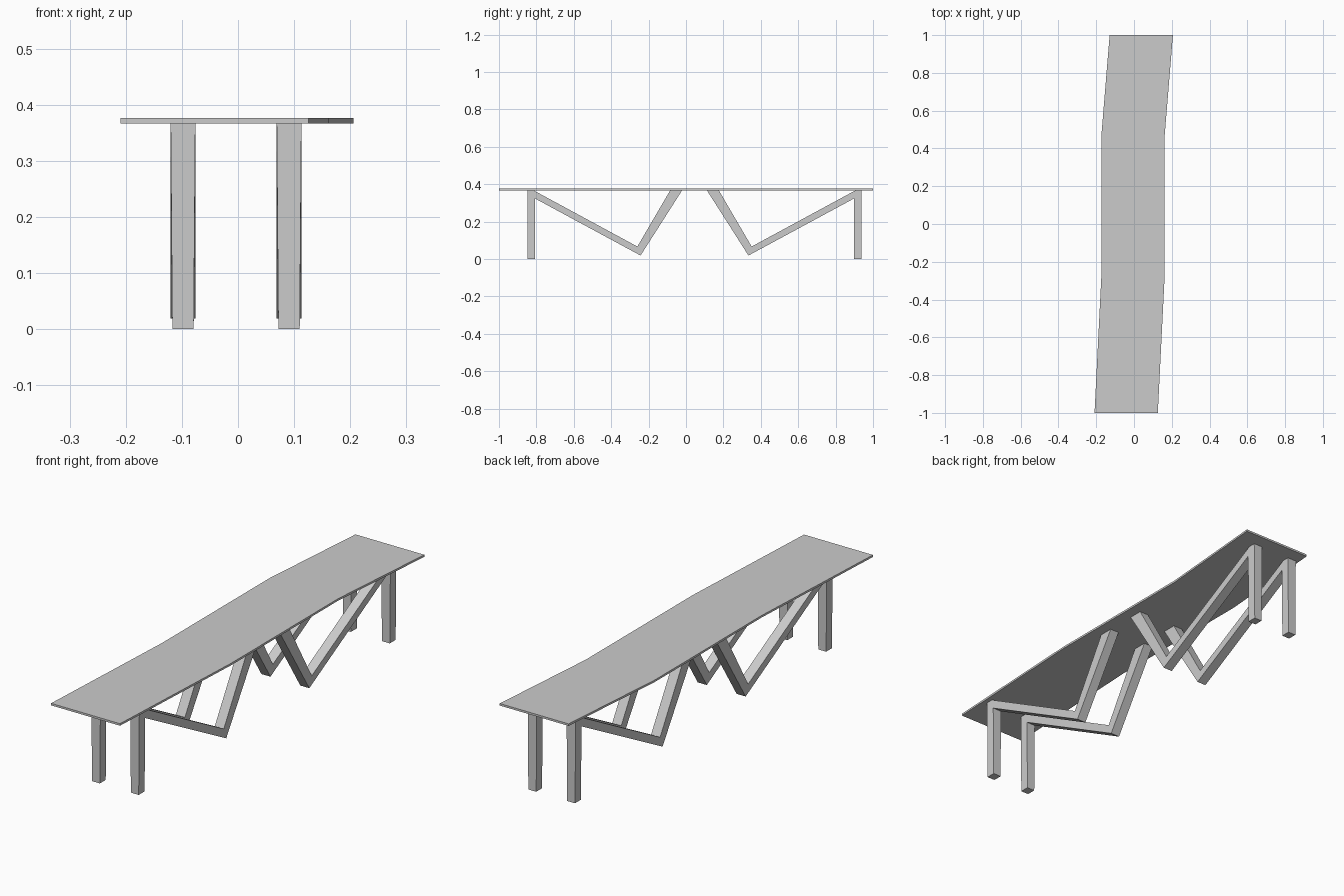
import bpy, bmesh

if "Cube" in bpy.data.objects:
    bpy.data.objects.remove(bpy.data.objects["Cube"])


def make_object(name, bm):
    bmesh.ops.recalc_face_normals(bm, faces=bm.faces[:])
    mesh = bpy.data.meshes.new(name)
    bm.to_mesh(mesh)
    bm.free()
    obj = bpy.data.objects.new(name, mesh)
    bpy.context.collection.objects.link(obj)
    return obj


# Thin bench top with a gently kinked outline
def bench_top():
    left_edge = [(-0.209, -1), (-0.173, -0.28), (-0.173, 0.465), (-0.129, 1)]
    width, z_low, z_high = 0.335, 0.367, 0.376
    bm = bmesh.new()
    rows = [[bm.verts.new((x + dx, y, z)) for dx, z in
             ((0, z_low), (width, z_low), (width, z_high), (0, z_high))]
            for x, y in left_edge]
    for a, b in zip(rows, rows[1:]):
        for i in range(4):
            j = (i + 1) % 4
            bm.faces.new((a[i], a[j], b[j], b[i]))
    bm.faces.new(rows[0])
    bm.faces.new(rows[-1])
    make_object("bench_top", bm)


# Side outline (y, z): upright leg, brace going down, strut going back up
OUTLINE = [(-0.847, 0), (-0.806, 0), (-0.806, 0.323), (-0.243, 0.019),
           (-0.019, 0.370), (-0.083, 0.370), (-0.260, 0.067),
           (-0.820, 0.370), (-0.847, 0.370)]
SIDE_PANELS = [(0, 1, 2, 7, 8), (2, 3, 6, 7), (3, 4, 5, 6)]
MIRROR_Y = 0.0455


def leg_frame(name, centre_x, mirrored):
    bm = bmesh.new()
    sides = []
    for s in (-1, 1):
        verts = []
        for y, z in OUTLINE:
            half = 0.019 if z == 0 else 0.022   # leg narrows at the foot
            py = 2 * MIRROR_Y - y if mirrored else y
            verts.append(bm.verts.new((centre_x + s * half, py, z)))
        sides.append(verts)
        for panel in SIDE_PANELS:
            bm.faces.new([verts[i] for i in panel])
    a, b = sides
    for i in range(len(a)):
        j = (i + 1) % len(a)
        bm.faces.new((a[i], a[j], b[j], b[i]))
    make_object(name, bm)


bench_top()
for side, x in (("left", -0.098), ("right", 0.091)):
    leg_frame("front_leg_frame_" + side, x, False)
    leg_frame("back_leg_frame_" + side, x, True)
